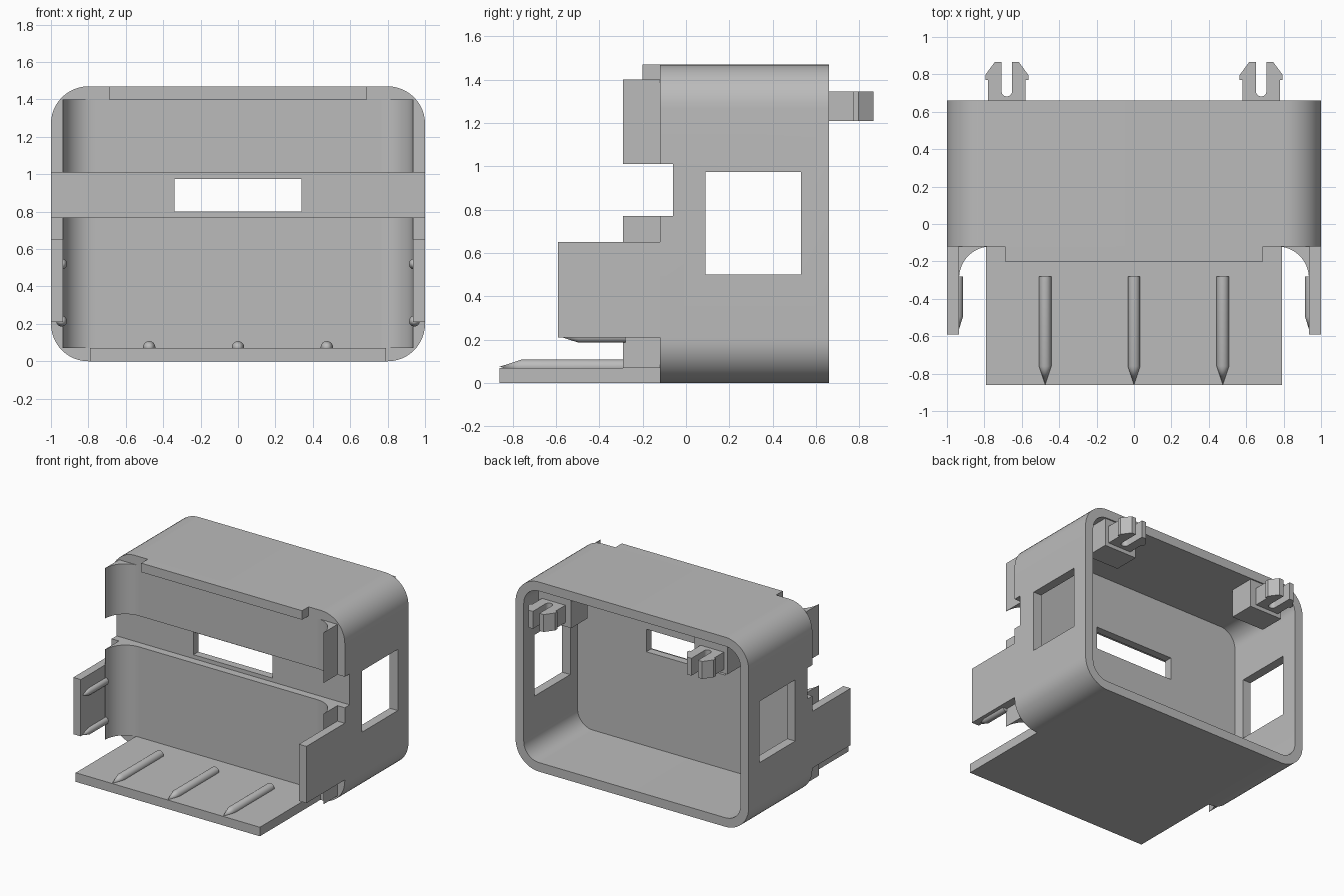
import bpy
import bmesh
from math import sin, cos, pi
from mathutils import Vector

if "Cube" in bpy.data.objects:
    bpy.data.objects.remove(bpy.data.objects["Cube"], do_unlink=True)

grey = bpy.data.materials.new("plain grey plastic")
grey.use_nodes = True
colour = (0.5, 0.5, 0.5, 1)
grey.diffuse_color = colour
grey.node_tree.nodes["Principled BSDF"].inputs["Base Color"].default_value = colour

FRONT, BACK, HEIGHT, WALL = -0.12, 0.66, 1.47, 0.07


def finish(name, bm):
    bmesh.ops.recalc_face_normals(bm, faces=bm.faces)
    mesh = bpy.data.meshes.new(name)
    bm.to_mesh(mesh)
    bm.free()
    mesh.materials.append(grey)
    obj = bpy.data.objects.new(name, mesh)
    bpy.context.collection.objects.link(obj)
    return obj


def prism(name, outline, low, high, axis="Z"):
    """Extrude an outline along Z (points are x, y) or Y (points are x, z)."""
    bm = bmesh.new()
    place = (lambda a, b: (a, b, low)) if axis == "Z" else (lambda a, b: (a, low, b))
    face = bm.faces.new([bm.verts.new(place(a, b)) for a, b in outline])
    solid = bmesh.ops.extrude_face_region(bm, geom=[face])
    step = Vector((0, 0, high - low)) if axis == "Z" else Vector((0, high - low, 0))
    moved = [v for v in solid["geom"] if isinstance(v, bmesh.types.BMVert)]
    bmesh.ops.translate(bm, verts=moved, vec=step)
    return finish(name, bm)


def box(name, x0, x1, y0, y1, z0, z1):
    return prism(name, [(x0, y0), (x1, y0), (x1, y1), (x0, y1)], z0, z1)


def arc(cx, cy, r, start, end, steps=12):
    angles = [start + (end - start) * i / steps for i in range(steps + 1)]
    return [(cx + r * cos(t), cy + r * sin(t)) for t in angles]


def rounded(inset, r):
    x, low, high = 1 - inset - r, inset + r, HEIGHT - inset - r
    corners = [(x, high), (-x, high), (-x, low), (x, low)]
    return [p for i, (cx, cz) in enumerate(corners)
            for p in arc(cx, cz, r, i * pi / 2, (i + 1) * pi / 2)]


def cut(target, cutter):
    cutter.hide_render = True
    mod = target.modifiers.new("cut", "BOOLEAN")
    mod.operation = "DIFFERENCE"
    mod.solver = "EXACT"
    mod.object = cutter
    bpy.context.view_layer.objects.active = target
    bpy.ops.object.modifier_apply(modifier=mod.name)
    bpy.data.objects.remove(cutter, do_unlink=True)


def pin(name, x, z, start, tip, taper, r):
    """Round rod pointing forward, ending in a cone."""
    bm = bmesh.new()
    rings = []
    for y in (start, tip + taper):
        rings.append([bm.verts.new((a, y, b)) for a, b in arc(x, z, r, 0, 2 * pi, 24)[:-1]])
    point = bm.verts.new((x, tip, z))
    bm.faces.new(rings[0])
    for i in range(24):
        j = (i + 1) % 24
        bm.faces.new([rings[0][i], rings[0][j], rings[1][j], rings[1][i]])
        bm.faces.new([rings[1][i], rings[1][j], point])
    return finish(name, bm)


# Housing: rounded block, hollow from the back, with front slot and windows
housing = prism("housing", rounded(0, 0.2), FRONT, BACK, "Y")
cut(housing, prism("cavity_cutter", rounded(WALL, 0.13), 0, 0.8, "Y"))
cut(housing, box("slot_cutter", -1.1, 1.1, -0.3, -0.06, 0.77, 1.01))
cut(housing, box("front_window_cutter", -0.34, 0.34, -0.2, 0.1, 0.8, 0.975))
cut(housing, box("side_window_cutter", -1.1, 1.1, 0.09, 0.53, 0.5, 0.975))
parts = [housing]

# Top lip and bottom tray
parts.append(box("top_lip", -0.69, 0.69, -0.2, FRONT, 1.4, HEIGHT))
parts.append(box("bottom_tray", -0.79, 0.79, -0.86, FRONT, 0, WALL))
for i, x in enumerate((-0.475, 0, 0.475)):
    parts.append(pin(f"tray_pin_{i + 1}", x, 0.075, -0.28, -0.86, 0.1, 0.033))

for side, s in (("left", 1), ("right", -1)):
    # Concave corner cradles above and below the slot
    curve = arc(0.765, -0.29, 0.17, 0, pi / 2, 16)
    wedge = [(s * x, y) for x, y in [(0.937, FRONT), (0.937, -0.29)] + curve]
    parts.append(prism(f"{side}_lower_cradle", wedge, WALL, 0.77))
    parts.append(prism(f"{side}_upper_cradle", wedge, 1.01, 1.4))

    # Side arm with two pins
    parts.append(box(f"{side}_arm", s * 0.936, s, -0.59, FRONT, 0.21, 0.65))
    for label, z in (("lower", 0.215), ("upper", 0.52)):
        parts.append(pin(f"{side}_{label}_pin", s * 0.943, z, -0.28, -0.585, 0.09, 0.029))

    # Rear snap clip: forked prongs with barbs, on an inner mounting block
    half = [(0.1, 0.6), (0.1, 0.77), (0.115, 0.77), (0.115, 0.797), (0.065, 0.865), (0.028, 0.865)]
    fork = half + arc(0, 0.71, 0.028, 0, -pi, 12) + [(-x, y) for x, y in reversed(half)]
    parts.append(prism(f"{side}_clip", [(s * 0.68 + x, y) for x, y in fork], 1.21, 1.345))
    parts.append(box(f"{side}_clip_block", s * 0.53, s * 0.81, 0.45, 0.65, 1.18, 1.405))

# Smooth rounded surfaces, keep edges crisp
bpy.ops.object.select_all(action="DESELECT")
for part in parts:
    part.select_set(True)
bpy.context.view_layer.objects.active = housing
bpy.ops.object.shade_smooth_by_angle(angle=pi / 6)
